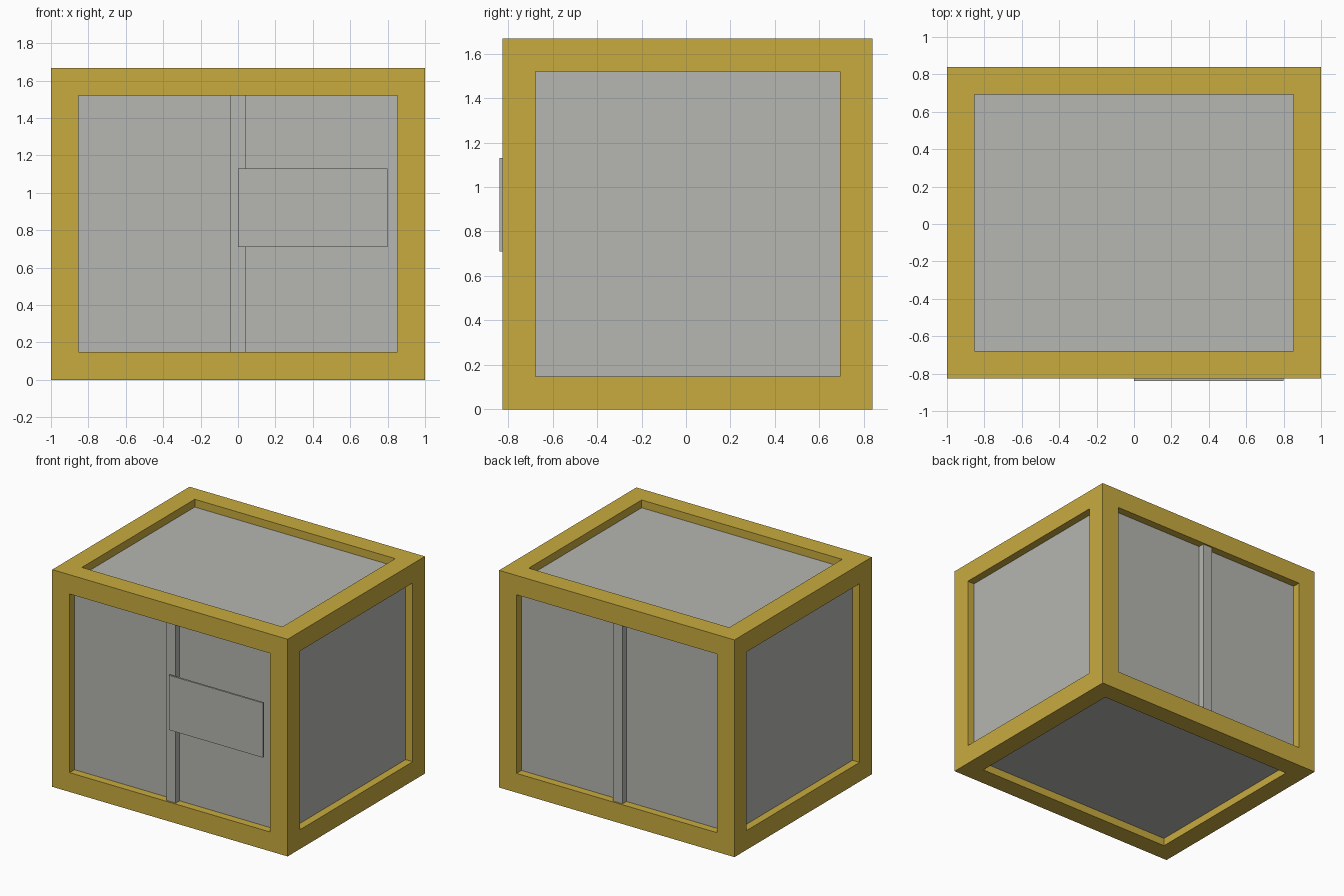
import bpy
import bmesh
from mathutils import Matrix, Vector

old = bpy.data.objects.get("Cube")
if old:
    bpy.data.objects.remove(old, do_unlink=True)


def material(name, rgb):
    mat = bpy.data.materials.new(name)
    mat.use_nodes = True
    colour = (*rgb, 1.0)
    mat.diffuse_color = colour
    mat.node_tree.nodes["Principled BSDF"].inputs["Base Color"].default_value = colour
    return mat


YELLOW = material("frame yellow", (0.58, 0.41, 0.05))
GREY = material("panel grey", (0.465, 0.468, 0.44))

WIDTH, DEPTH, HEIGHT = 2.0, 1.666, 1.668
CENTRE_Y = 0.007
BORDER, RECESS = 0.148, 0.06


def box_mesh(low, high):
    low, high = Vector(low), Vector(high)
    bm = bmesh.new()
    size = Matrix.Diagonal((*(high - low), 1.0))
    bmesh.ops.create_cube(bm, size=1.0, matrix=Matrix.Translation((low + high) / 2) @ size)
    bm.normal_update()
    return bm


def add_object(name, bm, *mats):
    mesh = bpy.data.meshes.new(name)
    bm.to_mesh(mesh)
    bm.free()
    for mat in mats:
        mesh.materials.append(mat)
    obj = bpy.data.objects.new(name, mesh)
    bpy.context.collection.objects.link(obj)
    return obj


# Crate: every side is framed, with a grey panel sunk into it
front, back = CENTRE_Y - DEPTH / 2, CENTRE_Y + DEPTH / 2
bm = box_mesh((-WIDTH / 2, front, 0), (WIDTH / 2, back, HEIGHT))
panels = list(bm.faces)
bmesh.ops.inset_individual(bm, faces=panels, thickness=BORDER, use_even_offset=True)
bm.normal_update()
bmesh.ops.inset_individual(bm, faces=panels, thickness=0.0, depth=-RECESS)
for face in panels:
    face.material_index = 1
add_object("crate_frame_and_panels", bm, YELLOW, GREY)

# Upright posts in the front and back openings, slightly behind the frame
POST, SET_BACK = 0.04, 0.013
for name, y0, y1 in (
    ("front_post", front + SET_BACK, front + RECESS),
    ("back_post", back - RECESS, back - SET_BACK),
):
    add_object(name, box_mesh((-POST, y0, BORDER), (POST, y1, HEIGHT - BORDER)), GREY)

# Thin sign plate standing proud of the front
add_object("sign_plate", box_mesh((0, front - 0.014, 0.71), (0.8, front, 1.13)), GREY)
